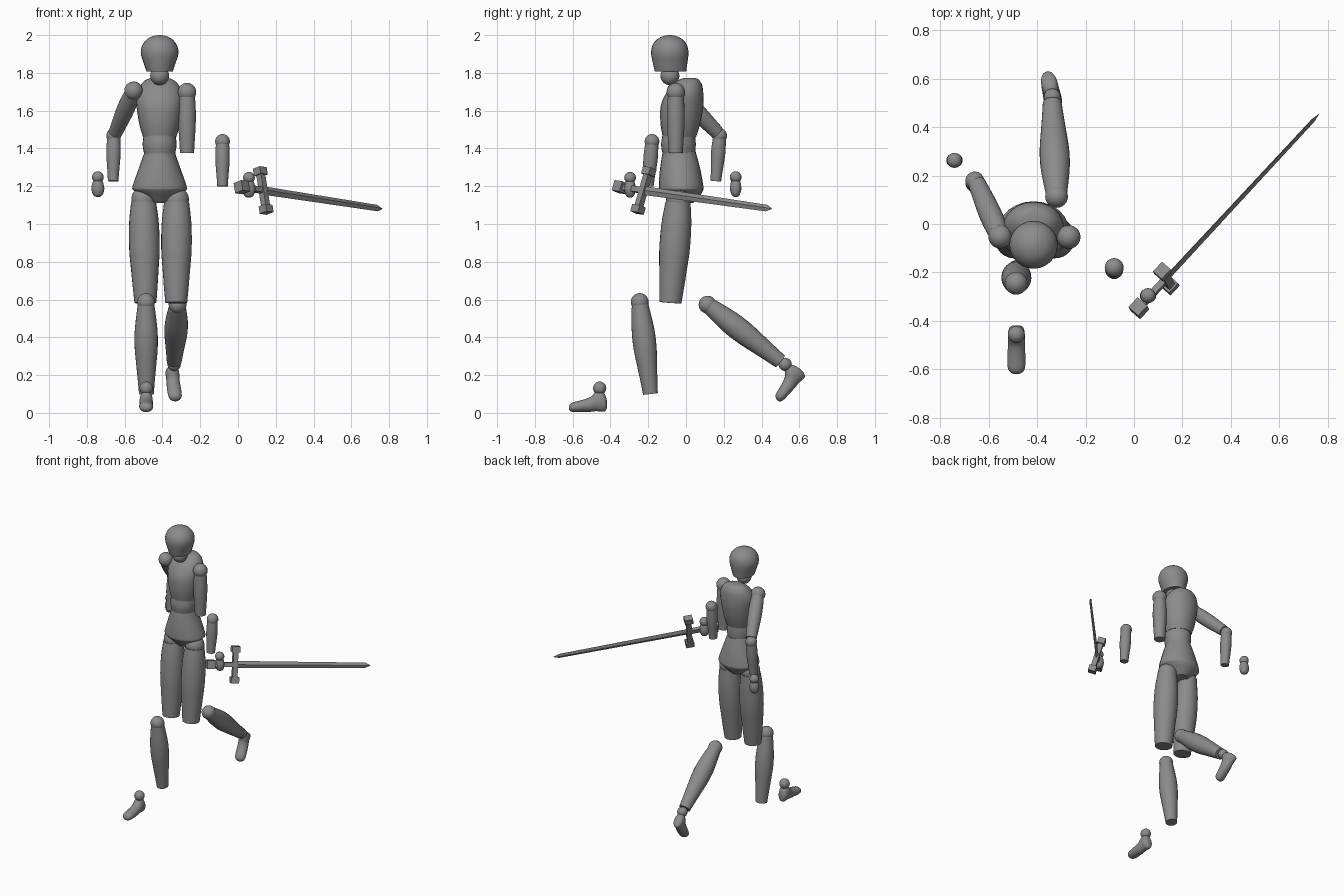
import bpy, bmesh, math
from mathutils import Vector, Matrix

if "Cube" in bpy.data.objects:
    bpy.data.objects.remove(bpy.data.objects["Cube"])

grey = bpy.data.materials.new("plain grey")
grey.diffuse_color = (0.26, 0.26, 0.26, 1)
grey.use_nodes = True
grey.node_tree.nodes["Principled BSDF"].inputs["Base Color"].default_value = grey.diffuse_color
SEG = 24


def finish(name, bm, mat=Matrix(), smooth=True):
    bm.transform(mat)
    bmesh.ops.recalc_face_normals(bm, faces=bm.faces)
    me = bpy.data.meshes.new(name)
    bm.to_mesh(me)
    bm.free()
    me.materials.append(grey)
    if smooth:
        me.shade_smooth()
        me.set_sharp_from_angle(angle=math.radians(40))
    ob = bpy.data.objects.new(name, me)
    bpy.context.collection.objects.link(ob)
    return ob


def refine(rings, n=3):
    """Catmull-Rom subdivision of a ring list."""
    v = [Vector(r) for r in rings]
    out = []
    for i in range(len(v) - 1):
        a, b, c, d = v[max(i - 1, 0)], v[i], v[i + 1], v[min(i + 2, len(v) - 1)]
        for k in range(n):
            t = k / n
            out.append(0.5 * (2 * b + (c - a) * t + (2 * a - 5 * b + 4 * c - d) * t * t
                              + (3 * b - a - 3 * c + d) * t ** 3))
    return out + [v[-1]]


def loft(name, rings, mat, seg=SEG, n=3, smooth=True):
    """Rings are (distance on local z, local y offset, x radius, y radius)."""
    bm = bmesh.new()
    loops = []
    for d, off, rx, ry in refine(rings, n):
        loops.append([bm.verts.new((rx * math.cos(2 * math.pi * i / seg),
                                    off + ry * math.sin(2 * math.pi * i / seg), d))
                      for i in range(seg)])
    for a, b in zip(loops, loops[1:]):
        for i in range(seg):
            j = (i + 1) % seg
            bm.faces.new((a[i], a[j], b[j], b[i]))
    bm.faces.new(loops[0])
    bm.faces.new(loops[-1])
    return finish(name, bm, mat, smooth)


def ball(name, p, r):
    bm = bmesh.new()
    bmesh.ops.create_uvsphere(bm, u_segments=SEG, v_segments=16, radius=r)
    return finish(name, bm, Matrix.Translation(p))


def limb(name, p0, p1, radii):
    """Round limb between two points with evenly spaced radii."""
    p0, p1 = Vector(p0), Vector(p1)
    axis = p1 - p0
    mat = Matrix.Translation(p0) @ axis.to_track_quat('Z', 'Y').to_matrix().to_4x4()
    rings = [(axis.length * i / (len(radii) - 1), 0, r, r) for i, r in enumerate(radii)]
    return loft(name, rings, mat)


# Head, neck and trunk
trunk = Matrix.Translation((-0.415, 0, 0))
loft("head", [(1.807, -.082, .069, .083), (1.85, -.084, .084, .091), (1.905, -.086, .1, .099),
              (1.95, -.086, .09, .09), (1.982, -.086, .062, .062), (1.996, -.086, .03, .03),
              (2.0, -.086, .004, .004)], trunk)
ball("neck", (-.415, -.085, 1.785), .05)
loft("chest", [(1.46, -.035, .088, .088), (1.53, -.03, .108, .105), (1.62, -.022, .122, .113),
               (1.68, -.01, .124, .102), (1.73, .005, .105, .082), (1.762, .015, .075, .055),
               (1.773, .02, .045, .03)], trunk)
loft("waist", [(1.37, -.038, .082, .086), (1.42, -.04, .09, .092), (1.468, -.038, .085, .087)], trunk)
loft("pelvis", [(1.112, -.02, .05, .06), (1.145, -.02, .092, .09), (1.178, -.024, .138, .115),
                (1.2, -.026, .143, .118), (1.29, -.031, .112, .107), (1.38, -.036, .08, .088)], trunk)

# Thighs and hips
for side, xt, xb in (("right", -.5, -.49), ("left", -.325, -.327)):
    ball(side + "_hip", (xt, -.04, 1.13), .065)
    limb(side + "_thigh", (xt, -.042, 1.115), (xb, -.082, .583), (.066, .077, .081, .08, .073, .066, .058))

# Shins and knees
SHIN = (.042, .053, .061, .061, .054, .046, .039)
for side, knee, end in (("right", (-.487, -.245, .587), (-.485, -.188, .1)),
                        ("left", (-.32, .114, .573), (-.338, .5, .272))):
    ball(side + "_knee", knee, .047)
    limb(side + "_shin", knee, end, SHIN)

# Feet, lofted from heel to toe around the ankle
FOOT = [(-.038, -.085, .014, .02), (-.03, -.08, .028, .042), (-.01, -.068, .034, .056),
        (.02, -.07, .035, .052), (.045, -.085, .035, .04), (.09, -.094, .037, .032),
        (.135, -.1, .036, .027), (.155, -.102, .026, .02), (.163, -.104, .01, .008)]
for side, ankle, tilt, yaw in (("right", (-.486, -.457, .131), 0, 0), ("left", (-.338, .525, .257), 45, 12)):
    ball(side + "_ankle", ankle, .035)
    rot = Matrix.Rotation(math.radians(yaw), 4, 'Z') @ Matrix.Rotation(math.radians(90 + tilt), 4, 'X')
    loft(side + "_foot", FOOT, Matrix.Translation(ankle) @ rot)

# Arms
ball("right_shoulder", (-.553, -.052, 1.705), .049)
ball("left_shoulder", (-.27, -.054, 1.698), .049)
UPPER = (.04, .045, .047, .045, .041, .037)
limb("right_upper_arm", (-.553, -.052, 1.705), (-.648, .165, 1.485), UPPER)
limb("left_upper_arm", (-.27, -.054, 1.698), (-.27, -.054, 1.375), UPPER)
FORE = (.034, .037, .038, .035, .031, .028)
for side, elbow, end in (("right", (-.658, .178, 1.468), (-.661, .158, 1.227)),
                         ("left", (-.082, -.18, 1.437), (-.082, -.2, 1.2))):
    ball(side + "_elbow", elbow, .039)
    limb(side + "_forearm", elbow, end, FORE)

# Hands and wrists
HAND = [(-.105, 0, .008, .007), (-.095, 0, .024, .021), (-.065, 0, .034, .03),
        (-.035, 0, .03, .027), (-.01, 0, .02, .02)]
for side, p in (("right", (-.742, .263, 1.248)), ("left", (.058, -.296, 1.245))):
    ball(side + "_wrist", p, .031)
    loft(side + "_hand", HAND, Matrix.Translation(p))

# Sword: local z runs along the blade, local y along the guard
pommel, tip = Vector((.02, -.348, 1.195)), Vector((.766, .456, 1.08))
along = (tip - pommel).normalized()
up = Vector((-.035, .057, .21))
up = (up - along * up.dot(along)).normalized()
across = up.cross(along)
sword = Matrix.Translation(pommel) @ Matrix((across, up, along)).transposed().to_4x4()
length = (tip - pommel).length
guard = (Vector((.132, -.224, 1.18)) - pommel).dot(along)


def block(name, centre, size):
    bm = bmesh.new()
    bmesh.ops.create_cube(bm, size=1)
    mat = sword @ Matrix.Translation(centre) @ Matrix.Diagonal((*size, 1))
    return finish(name, bm, mat, False)


block("sword_pommel", (0, 0, 0), (.056, .056, .056))
block("sword_grip", (0, 0, guard / 2), (.026, .03, guard))
block("sword_guard", (0, 0, guard), (.034, .2, .034))
for s, label in ((1, "upper"), (-1, "lower")):
    block(label + "_guard_end", (0, s * .105, guard), (.05, .04, .055))
loft("sword_blade", [(guard, 0, .011, .024), (length - .04, 0, .008, .018), (length, 0, .0005, .0005)],
     sword, seg=4, n=1, smooth=False)
